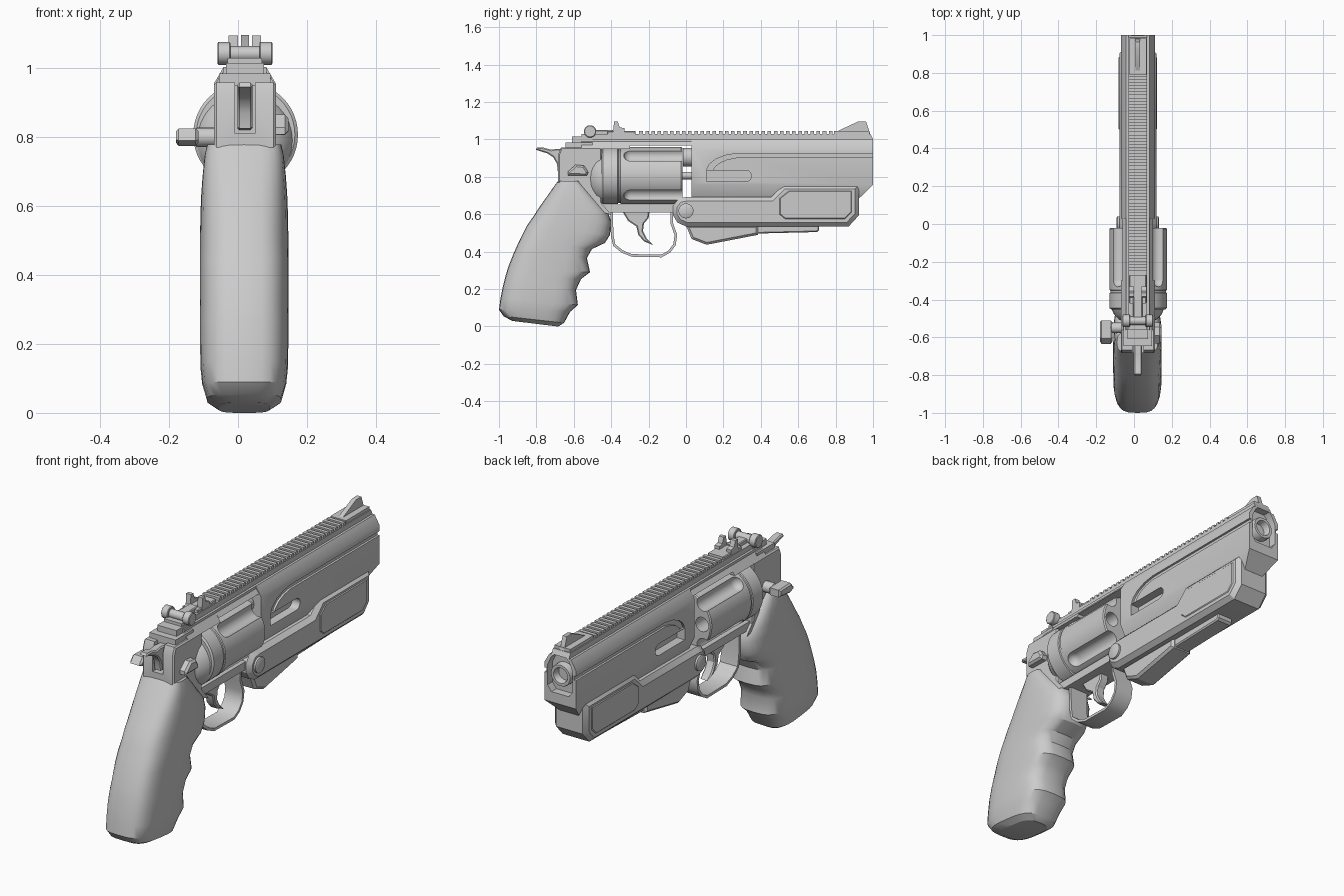
import bpy, bmesh, math

if "Cube" in bpy.data.objects:
    bpy.data.objects.remove(bpy.data.objects["Cube"])

CX = 0.02                      # the gun's centre plane
gray = bpy.data.materials.new("plain_gray")
gray.diffuse_color = (0.6, 0.6, 0.6, 1)
gray.use_nodes = True
gray.node_tree.nodes["Principled BSDF"].inputs["Base Color"].default_value = gray.diffuse_color


def finish(name, bm):
    bmesh.ops.remove_doubles(bm, verts=bm.verts, dist=1e-5)
    bmesh.ops.recalc_face_normals(bm, faces=bm.faces)
    me = bpy.data.meshes.new(name)
    bm.to_mesh(me)
    bm.free()
    ob = bpy.data.objects.new(name, me)
    bpy.context.collection.objects.link(ob)
    return ob


def loft(name, rings):
    """Skin a list of closed rings and cap both ends."""
    bm = bmesh.new()
    rows = [[bm.verts.new(p) for p in r] for r in rings]
    n = len(rows[0])
    for a, b in zip(rows, rows[1:]):
        for i in range(n):
            j = (i + 1) % n
            bm.faces.new((a[i], a[j], b[j], b[i]))
    bm.faces.new(rows[0])
    bm.faces.new(rows[-1])
    return finish(name, bm)


def prism(name, pts, x0, x1, bevel=0):
    """Side profile (y, z) extruded across x, rims chamfered on request."""
    ob = loft(name, [[(x, y, z) for y, z in pts] for x in (x0, x1)])
    if bevel:
        bm = bmesh.new()
        bm.from_mesh(ob.data)
        rim = [e for e in bm.edges if abs(e.verts[0].co.x - e.verts[1].co.x) < 1e-5]
        bmesh.ops.bevel(bm, geom=rim, offset=bevel, segments=1, affect='EDGES', clamp_overlap=True)
        bm.to_mesh(ob.data)
        bm.free()
    return ob


def plate(name, pts, half, bevel=0):
    return prism(name, pts, CX - half, CX + half, bevel)


def box(name, half, y0, y1, z0, z1, bevel=0):
    return plate(name, [(y0, z0), (y1, z0), (y1, z1), (y0, z1)], half, bevel)


def section(name, half_pts, y0, y1):
    """Symmetric cross-section (x, z) extruded along y."""
    pts = [(CX + x, z) for x, z in half_pts] + [(CX - x, z) for x, z in reversed(half_pts)]
    return loft(name, [[(x, y, z) for x, z in pts] for y in (y0, y1)])


def lathe(name, profile, a, b, axis='Y', segs=32):
    """Spin (radius, position) about an axis: Y uses centre (x, z), X uses (y, z)."""
    rings = []
    for r, t in profile:
        ring = []
        for i in range(segs):
            w = 2 * math.pi * i / segs
            u, v = a + r * math.cos(w), b + r * math.sin(w)
            ring.append((u, t, v) if axis == 'Y' else (t, u, v))
        rings.append(ring)
    return loft(name, rings)


def cut(ob, cutter):
    m = ob.modifiers.new("cut", 'BOOLEAN')
    m.operation, m.solver, m.object = 'DIFFERENCE', 'EXACT', cutter
    bpy.context.view_layer.update()
    dg = bpy.context.evaluated_depsgraph_get()
    me = bpy.data.meshes.new_from_object(ob.evaluated_get(dg))
    ob.modifiers.clear()
    ob.data = me
    bpy.data.objects.remove(cutter)


# Grip: back point, front point and half width of each row, rounded-box rows
grip_rows = [
    (-.93, .03, -.684, .0, .075), (-.975, .055, -.652, .019, .108), (-1, .09, -.62, .078, .122),
    (-.992, .15, -.578, .115, .127), (-.98, .21, -.588, .195, .128), (-.965, .27, -.561, .254, .128),
    (-.95, .32, -.513, .29, .128), (-.92, .395, -.53, .366, .128), (-.895, .45, -.503, .414, .128),
    (-.87, .5, -.433, .447, .128), (-.85, .54, -.406, .49, .128), (-.815, .59, -.4, .56, .127),
    (-.78, .644, -.417, .612, .125), (-.74, .7, -.47, .67, .121), (-.7, .757, -.524, .73, .115),
    (-.684, .778, -.567, .778, .108)]
rings = []
for by, bz, fy, fz, w in grip_rows:
    ring = []
    for i in range(28):
        t = 2 * math.pi * i / 28
        c, s = math.cos(t), math.sin(t)
        c = math.copysign(abs(c) ** .6, c)
        s = math.copysign(abs(s) ** .6, s)
        k = (c + 1) / 2
        ring.append((CX - .002 + w * s, by + (fy - by) * k, bz + (fz - bz) * k))
    rings.append(ring)
loft("grip", rings)

# Rear frame with hammer slot, and strap below the cylinder
frame = plate("rear_frame", [(-.684, .77), (-.684, .917), (-.668, .958), (-.45, .958), (-.45, .62),
                             (-.42, .61), (-.53, .73), (-.567, .77)], .09, .008)
cut(frame, box("cutter", .029, -.75, -.64, .81, 1.0))
plate("bottom_strap", [(-.46, .61), (-.03, .61), (-.03, .652), (-.46, .652)], .07)
lathe("recoil_shield", [(.07, -.52), (.1, -.505), (.125, -.48), (.138, -.452)], CX, .79)

# Top straps
section("rear_top_strap", [(.09, .95), (.062, .99), (.062, 1.003), (.05, 1.003), (.05, 1.03)], -.56, -.30)
section("middle_top_strap", [(.08, .968), (.062, .99), (.062, 1.003), (.05, 1.003), (.05, 1.03)], -.30, .03)
box("strap_step_low", .075, -.645, -.5, .95, .985)
box("strap_step_high", .055, -.61, -.5, .98, 1.015)

# Barrel shroud with side slots, grooves and recessed muzzle face
shroud = section("barrel_shroud", [(.05, 1.03), (.05, 1.003), (.062, 1.003), (.09, .955),
                                   (.09, .757), (.055, .685)], .03, 1.0)
cut(shroud, plate("cutter", [(.92, .68), (1.0, .757), (1.05, .8), (1.05, .6), (.92, .6)], .2))
cut(shroud, plate("cutter", [(.982, 1.04), (1.001, 1.0), (1.05, 1.0), (1.05, 1.06), (.982, 1.06)], .2))
cut(shroud, section("cutter", [(.035, 1.005), (.05, .99), (.072, .945), (.072, .84), (.05, .81)], .96, 1.05))
slot = [(.11, .775), (.11, .835)] + [(.32 + .03 * math.sin(t * math.pi / 8),
                                     .805 + .03 * math.cos(t * math.pi / 8)) for t in range(9)]
groove = [(.11, .837), (.125, .868), (.16, .895), (.21, .915), (.27, .925), (1.05, .925),
          (1.05, .903), (.27, .903), (.22, .893), (.18, .875), (.15, .85), (.145, .837)]
for s in (-1, 1):
    cut(shroud, prism("cutter", slot, CX + s * .045, CX + s * .2))
    cut(shroud, prism("cutter", groove, CX + s * .079, CX + s * .2))
lathe("barrel", [(.036, .8), (.036, .99), (.04, .997), (.054, .997), (.057, .99), (.057, .9), (.05, .89),
                 (.05, -.015), (.036, -.015), (.036, .05)], CX, .905)
lathe("ejector_rod", [(.02, -.03), (.02, .06)], CX, .807, segs=16)

# Cylinder with four flutes and four chambers
drum = lathe("cylinder", [(.143, -.452), (.152, -.445), (.152, -.365), (.147, -.362), (.147, -.352),
                          (.152, -.349), (.152, -.026), (.147, -.02)], CX + .002, .807, segs=48)
for i in range(4):
    a = math.pi / 4 + i * math.pi / 2
    cap = [(.038 * math.sin(t * math.pi / 10) + 1e-3, -.295 - .038 * math.cos(t * math.pi / 10)) for t in range(6)]
    cut(drum, lathe("cutter", cap + [(.039, .05)], CX + .002 + .155 * math.cos(a),
                    .807 + .155 * math.sin(a), segs=24))
    a -= math.pi / 4
    cut(drum, lathe("cutter", [(.037, -.3), (.037, .05)], CX + .002 + .1 * math.cos(a),
                    .807 + .1 * math.sin(a), segs=24))

# Under-barrel housing, its side panels, lower pieces and hinge
plate("under_barrel", [(-.07, .595), (-.07, .645), (-.04, .685), (.0, .692), (.455, .692), (.52, .757),
                       (.925, .757), (.925, .595), (.87, .535), (0, .535), (-.045, .555)], .098, .022)
plate("side_panel", [(.50, .60), (.50, .685), (.55, .725), (.885, .725), (.885, .61), (.85, .575), (.53, .575)],
      .102, .004)
plate("lower_fin", [(0, .54), (.03, .468), (.11, .437), (.385, .49), (.385, .54)], .06, .012)
plate("lower_rail", [(.38, .54), (.38, .497), (.70, .505), (.712, .515), (.712, .54)], .045, .006)
lathe("hinge_pin", [(.03, CX - .113), (.04, CX - .108), (.04, CX + .108), (.03, CX + .113)], 0, .618, 'X', 24)

# Trigger guard as an offset band, and trigger
path = [(-.405, .62), (-.402, .49), (-.39, .432), (-.345, .395), (-.29, .373), (-.13, .37), (-.085, .395),
        (-.055, .435), (-.047, .49), (-.07, .555), (-.07, .62)]
inner = []
for i, (y, z) in enumerate(path):
    p, q = path[max(i - 1, 0)], path[min(i + 1, len(path) - 1)]
    dy, dz = q[0] - p[0], q[1] - p[1]
    d = math.hypot(dy, dz)
    inner.append((y - dz / d * .014, z + dy / d * .014))
plate("trigger_guard", path + inner[::-1], .05)
plate("trigger", [(-.34, .615), (-.31, .565), (-.265, .535), (-.255, .49), (-.225, .455), (-.175, .435),
                  (-.21, .47), (-.23, .51), (-.225, .55), (-.20, .58), (-.195, .615)], .025, .006)

# Hammer
plate("hammer", [(-.803, .945), (-.795, .958), (-.765, .957), (-.72, .945), (-.69, .95), (-.63, .945),
                 (-.63, .82), (-.685, .825), (-.69, .87), (-.71, .905), (-.74, .925)], .022, .006)

# Safety lever on the left, thumb button on the right
lathe("lever_axle", [(.022, -.125), (.028, -.12), (.028, -.05)], -.55, .80, 'X', 16)
prism("safety_lever", [(-.51, .822), (-.51, .785), (-.6, .775), (-.635, .79), (-.605, .825)], -.18, -.115, .008)
prism("thumb_button", [(-.632, .808), (-.632, .828), (-.59, .865), (-.545, .86), (-.522, .825), (-.53, .806)],
      .09, .146, .01)

# Rail ribs
for i in range(32):
    y = -.25 + i * .0327
    box("rail_rib", .048, y, y + .019, 1.025, 1.044)

# Front sight
box("front_sight_base", .045, .79, .982, 1.025, 1.046)
plate("front_sight", [(.80, 1.04), (.92, 1.096), (.963, 1.096), (.985, 1.03)], .012)

# Rear sight: cross roller with end drums, base and two notch posts
lathe("sight_roller", [(.022, CX - .06), (.022, CX + .06)], -.513, 1.042, 'X', 20)
for s in (-1, 1):
    lathe("sight_drum", [(.03, CX + s * .042), (.033, CX + s * .045), (.033, CX + s * .077),
                         (.029, CX + s * .08)], -.513, 1.043, 'X', 20)
    prism("sight_post", [(-.39, 1.03), (-.385, 1.095), (-.365, 1.095), (-.355, 1.065), (-.33, 1.06), (-.33, 1.03)],
          CX + s * .02, CX + s * .047)
box("sight_base", .045, -.42, -.27, 1.02, 1.045, .004)
box("sight_arm", .025, -.53, -.39, 1.02, 1.05, .004)

# One colour, smooth shading with sharp edges kept
for ob in bpy.data.objects:
    ob.data.materials.clear()
    ob.data.materials.append(gray)
    ob.select_set(True)
    bpy.context.view_layer.objects.active = ob
bpy.ops.object.shade_smooth_by_angle(angle=math.radians(32))
